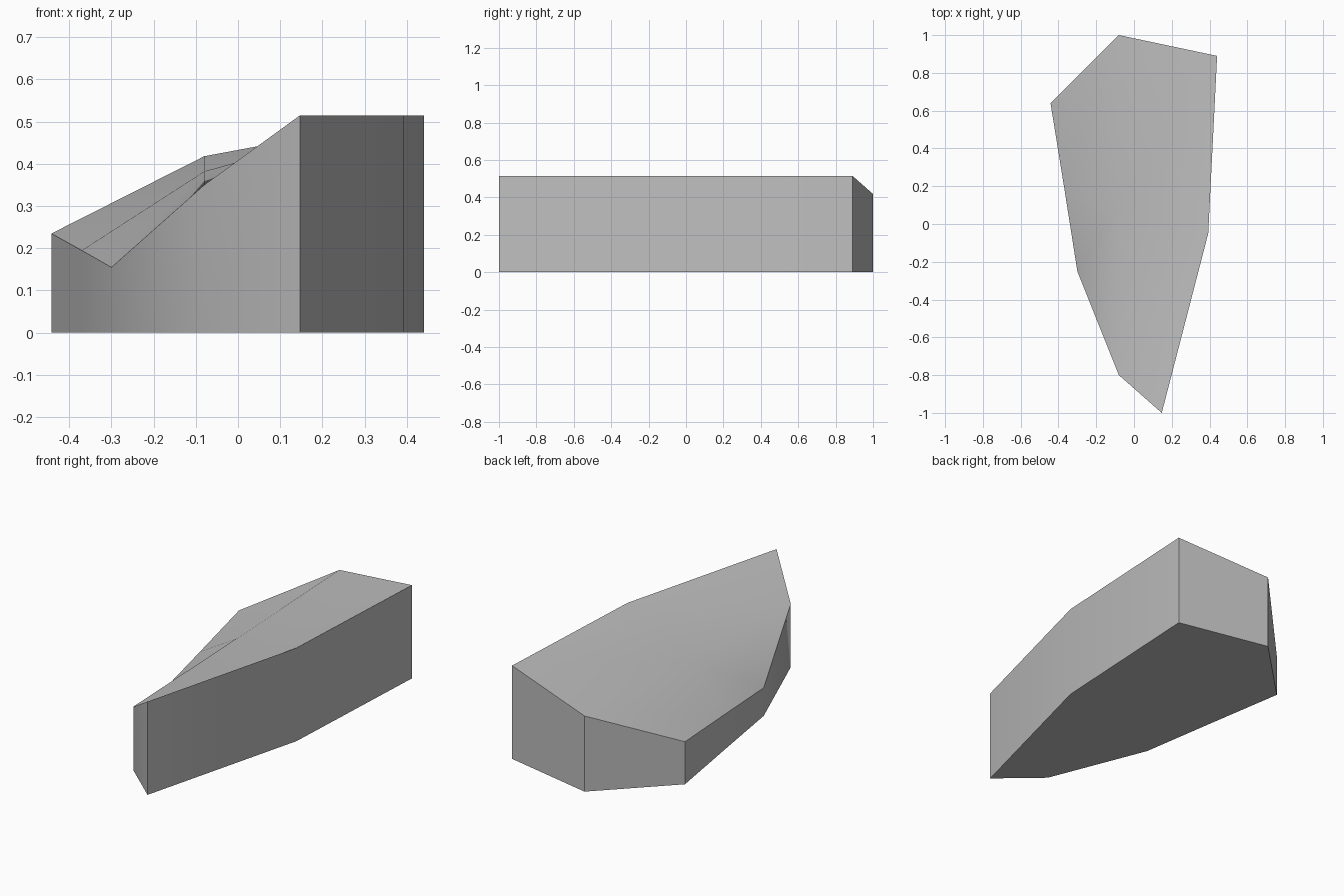
import bpy
import bmesh
import math

cube = bpy.data.objects.get("Cube")
if cube:
    bpy.data.objects.remove(cube, do_unlink=True)

# Plain grey stone
grey = bpy.data.materials.new("grey")
grey.use_nodes = True
colour = (0.52, 0.52, 0.52, 1)
grey.diffuse_color = colour
grey.node_tree.nodes["Principled BSDF"].inputs["Base Color"].default_value = colour

# Slab control points, three to a row from left to right, front row first
rows = [
    [(-0.30, -0.25, 0.155), (-0.08, -0.80, 0.35), (0.147, -1.0, 0.515)],
    [(-0.37, 0.195, 0.195), (-0.08, 0.10, 0.382), (0.393, -0.05, 0.515)],
    [(-0.442, 0.64, 0.235), (-0.08, 1.00, 0.418), (0.44, 0.89, 0.515)],
]

bm = bmesh.new()
top = [[bm.verts.new(p) for p in row] for row in rows]
base = [[bm.verts.new((x, y, 0)) for x, y, z in row] for row in rows]

# Sloping top and flat underside
for grid in (top, base):
    for r in range(2):
        for c in range(2):
            bm.faces.new((grid[r][c], grid[r][c + 1], grid[r + 1][c + 1], grid[r + 1][c]))

# Upright walls around the rim
rim = [(0, 0), (0, 1), (0, 2), (1, 2), (2, 2), (2, 1), (2, 0), (1, 0)]
for (r, c), (s, d) in zip(rim, rim[1:] + rim[:1]):
    bm.faces.new((base[r][c], base[s][d], top[s][d], top[r][c]))

bmesh.ops.recalc_face_normals(bm, faces=bm.faces)
mesh = bpy.data.meshes.new("sloped_slab")
bm.to_mesh(mesh)
bm.free()
mesh.materials.append(grey)

slab = bpy.data.objects.new("sloped_slab", mesh)
bpy.context.collection.objects.link(slab)
bpy.ops.object.select_all(action="DESELECT")
slab.select_set(True)
bpy.context.view_layer.objects.active = slab
bpy.ops.object.shade_smooth_by_angle(angle=math.radians(30))
